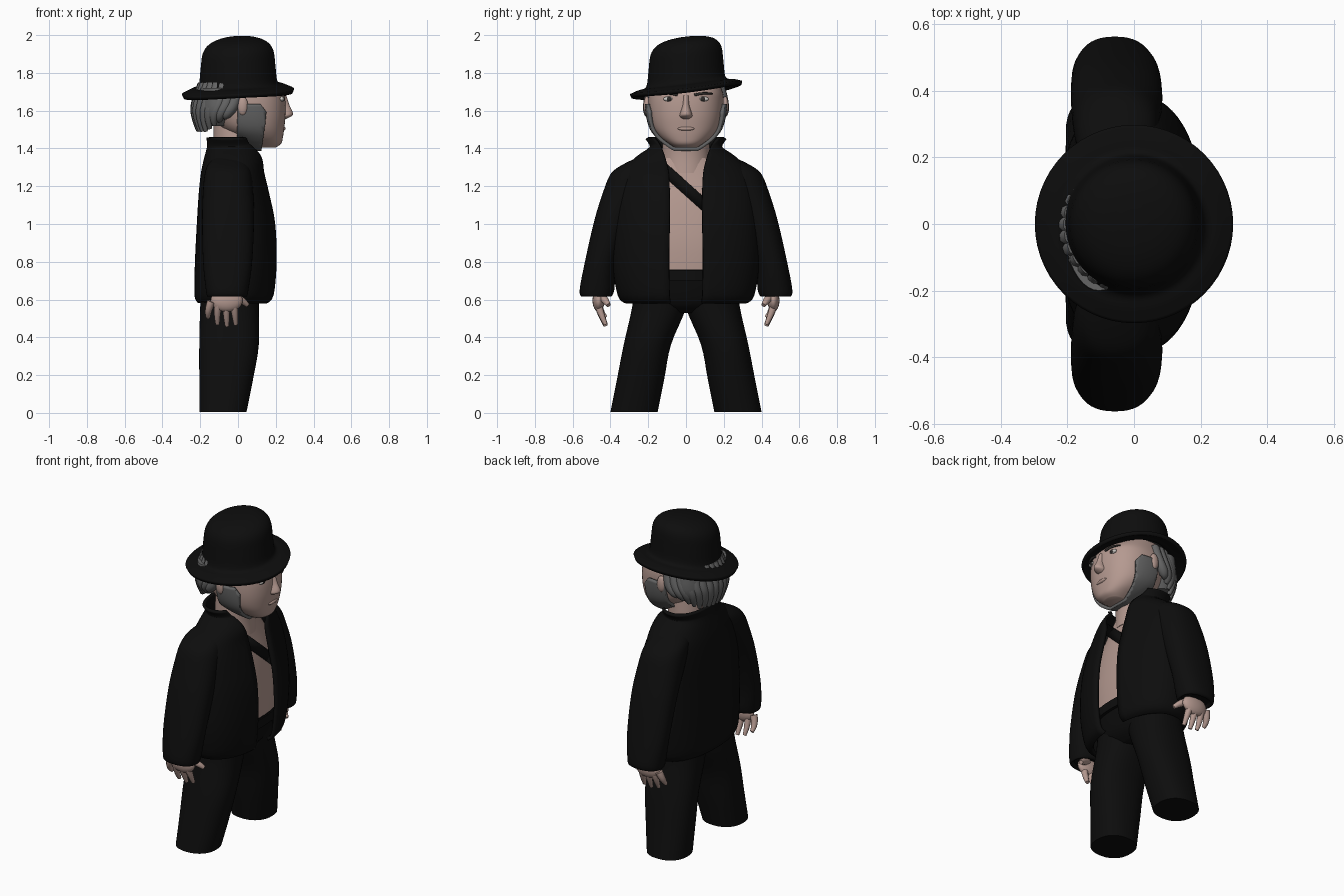
import bpy, bmesh, math
from mathutils import Vector, Matrix

if "Cube" in bpy.data.objects:
    bpy.data.objects.remove(bpy.data.objects["Cube"])


def material(name, rgb):
    m = bpy.data.materials.new(name)
    m.use_nodes = True
    m.diffuse_color = (*rgb, 1)
    m.node_tree.nodes["Principled BSDF"].inputs["Base Color"].default_value = (*rgb, 1)
    return m


BLACK = material("black cloth", (0.004, 0.004, 0.004))
SKIN = material("skin", (0.46, 0.32, 0.28))
GREY = material("grey hair", (0.13, 0.13, 0.13))
BROW = material("dark brow", (0.03, 0.027, 0.025))
WHITE = material("eye white", (0.6, 0.58, 0.55))


def finish(name, mesh, mat, thickness=0):
    """Link a mesh, colour it, shade it smooth and optionally give it thickness."""
    mesh.materials.clear()
    mesh.materials.append(mat)
    ob = bpy.data.objects.new(name, mesh)
    bpy.context.collection.objects.link(ob)
    if thickness:
        mod = ob.modifiers.new("thickness", "SOLIDIFY")
        mod.thickness = abs(thickness)
        mod.offset = math.copysign(1, thickness)
    bpy.ops.object.select_all(action="DESELECT")
    ob.select_set(True)
    bpy.context.view_layer.objects.active = ob
    bpy.ops.object.shade_smooth_by_angle(angle=math.radians(45))
    return ob


def from_bmesh(name, bm, mat, thickness=0):
    bmesh.ops.recalc_face_normals(bm, faces=bm.faces)
    mesh = bpy.data.meshes.new(name)
    bm.to_mesh(mesh)
    bm.free()
    return finish(name, mesh, mat, thickness)


def dense(rows, steps):
    """Run a smooth spline through the rows."""
    out = []
    for i in range(len(rows) - 1):
        a, b, c, d = (rows[min(max(i + k, 0), len(rows) - 1)] for k in (-1, 0, 1, 2))
        for s in range(steps):
            t = s / steps
            out.append([q + t / 2 * (r - p + t * (2 * p - 5 * q + 4 * r - w + t * (3 * (q - r) + w - p)))
                        for p, q, r, w in zip(a, b, c, d)])
    return out + [rows[-1]]


def loft(rows, power=2.3, n=40, steps=4, caps=(True, True), side=1):
    """Skin level rings given as z, x min, x max, y min, y max and optional front gap."""
    bm = bmesh.new()
    loops = []
    gap = len(rows[0]) > 5
    for row in dense(rows, steps):
        z, x0, x1, y0, y1 = row[:5]
        start = math.asin(min(row[5] / (y1 - y0) * 2, 1)) ** (power / 2) if gap else 0
        loop = []
        for i in range(n + gap):
            a = start + (math.tau - 2 * start) * i / n
            c, s = math.cos(a), math.sin(a)
            px = math.copysign(abs(c) ** (2 / power), c) * (x1 - x0) / 2
            py = math.copysign(abs(s) ** (2 / power), s) * (y1 - y0) / 2
            loop.append(bm.verts.new(((x0 + x1) / 2 + px, side * ((y0 + y1) / 2 + py), z)))
        loops.append(loop)
    for lo, hi in zip(loops, loops[1:]):
        for i in range(n):
            j = (i + 1) % len(lo)
            bm.faces.new((lo[i], lo[j], hi[j], hi[i]))
    for cap, loop in zip(caps, (loops[0], loops[-1])):
        if cap and not gap:
            bm.faces.new(loop)
    return bm


def tubes(name, paths, depth, mat):
    """Tapered round strands; each path point is x, y, z, radius factor."""
    cu = bpy.data.curves.new(name, "CURVE")
    cu.dimensions = "3D"
    cu.bevel_depth = depth
    cu.bevel_resolution = 3
    cu.use_fill_caps = True
    for path in paths:
        sp = cu.splines.new("NURBS")
        sp.points.add(len(path) - 1)
        sp.use_endpoint_u = True
        sp.order_u = 3
        sp.resolution_u = 6
        for p, co in zip(sp.points, path):
            p.co = (*co[:3], 1)
            p.radius = co[3]
    temp = bpy.data.objects.new(name + "_path", cu)
    bpy.context.collection.objects.link(temp)
    dg = bpy.context.evaluated_depsgraph_get()
    mesh = bpy.data.meshes.new_from_object(temp.evaluated_get(dg))
    bpy.data.objects.remove(temp)
    return finish(name, mesh, mat)


def ball(name, loc, size, mat):
    bm = bmesh.new()
    bmesh.ops.create_uvsphere(bm, u_segments=20, v_segments=12, radius=1,
                              matrix=Matrix.Translation(loc) @ Matrix.Diagonal((*size, 1)))
    return from_bmesh(name, bm, mat)


# Trousers and sleeves, hands: one set per side
for label, s in (("left", 1), ("right", -1)):
    from_bmesh(label + "_trouser_leg", loft([
        (0.005, -0.205, 0.045, 0.15, 0.4), (0.18, -0.205, 0.08, 0.115, 0.365),
        (0.36, -0.205, 0.11, 0.08, 0.33), (0.56, -0.2, 0.11, 0, 0.285),
        (0.7, -0.19, 0.11, 0, 0.27)], side=s), BLACK)
    from_bmesh(label + "_sleeve", loft([
        (0.63, -0.14, 0.03, 0.42, 0.53), (0.615, -0.16, 0.045, 0.4, 0.55), (0.65, -0.17, 0.055, 0.38, 0.563),
        (0.8, -0.185, 0.075, 0.365, 0.535), (1.02, -0.19, 0.085, 0.29, 0.485),
        (1.18, -0.185, 0.08, 0.2, 0.435), (1.27, -0.175, 0.07, 0.15, 0.395),
        (1.32, -0.155, 0.05, 0.13, 0.325), (1.36, -0.11, 0.02, 0.12, 0.235)], side=s), BLACK)
    ball(label + "_palm", (-0.06, s * 0.463, 0.595), (0.085, 0.032, 0.06), SKIN)
    fingers = [[(x * 0.8 - 0.015, s * 0.468, 0.59, 1.1), (x - 0.005, s * 0.458, 0.535, 1),
                (x, s * 0.425, z, 0.55)]
               for x, z in ((-0.158, 0.505), (-0.108, 0.47), (-0.058, 0.46), (-0.012, 0.468))]
    fingers.append([(-0.03, s * 0.45, 0.62, 1.1), (0.02, s * 0.43, 0.6, 1.1), (0.05, s * 0.41, 0.57, 0.6)])
    tubes(label + "_fingers", fingers, 0.02, SKIN)

from_bmesh("hips", loft([
    (0.53, -0.14, 0.05, -0.12, 0.12), (0.58, -0.19, 0.11, -0.26, 0.26),
    (0.7, -0.19, 0.15, -0.29, 0.29), (0.76, -0.18, 0.16, -0.29, 0.29)]), BLACK)
from_bmesh("belt", loft([(0.7, -0.18, 0.168, -0.29, 0.29), (0.755, -0.18, 0.168, -0.29, 0.29)]), BLACK)

# Open jacket with flared collar
from_bmesh("jacket", loft([
    (0.595, -0.2, 0.145, -0.31, 0.31, 0.08), (0.63, -0.213, 0.175, -0.345, 0.345, 0.085),
    (0.8, -0.21, 0.19, -0.372, 0.372, 0.088), (1.0, -0.2, 0.182, -0.37, 0.37, 0.085),
    (1.16, -0.19, 0.15, -0.355, 0.355, 0.085), (1.27, -0.178, 0.125, -0.32, 0.32, 0.09),
    (1.34, -0.163, 0.12, -0.255, 0.255, 0.105), (1.39, -0.15, 0.1, -0.185, 0.185, 0.12),
    (1.42, -0.145, 0.08, -0.175, 0.175, 0.13), (1.46, -0.15, 0.07, -0.2, 0.2, 0.16)], n=56),
    BLACK, -0.018)

# Bare chest, neck and diagonal strap
from_bmesh("chest", loft([
    (0.7, -0.17, 0.155, -0.29, 0.29), (0.9, -0.17, 0.16, -0.31, 0.31),
    (1.1, -0.16, 0.135, -0.29, 0.29), (1.25, -0.14, 0.1, -0.22, 0.22),
    (1.35, -0.12, 0.08, -0.14, 0.14)]), SKIN)
from_bmesh("neck", loft([
    (1.27, -0.13, 0.1, -0.13, 0.13), (1.38, -0.13, 0.095, -0.125, 0.125),
    (1.52, -0.13, 0.11, -0.12, 0.12)], power=2), SKIN)
bm = bmesh.new()
bm.faces.new([bm.verts.new(p) for p in (
    (0.11, -0.12, 1.335), (0.11, -0.12, 1.255), (0.155, 0.12, 1.04), (0.145, 0.12, 1.12))])
from_bmesh("chest_strap", bm, BLACK, 0.012)

# Head, and a beard cut from the same shape
HEAD = [(1.405, 0.08, 0.2, -0.06, 0.06), (1.425, 0.04, 0.228, -0.09, 0.09),
        (1.46, -0.02, 0.238, -0.135, 0.135), (1.51, -0.1, 0.245, -0.175, 0.175),
        (1.58, -0.15, 0.252, -0.195, 0.195), (1.66, -0.18, 0.25, -0.2, 0.2),
        (1.71, -0.18, 0.235, -0.19, 0.19), (1.78, -0.16, 0.16, -0.16, 0.16)]
from_bmesh("head", loft(HEAD, n=56), SKIN)
bm = loft(HEAD, n=56)
for point, normal in (((0, 0, 0), (-1, 0, 0)), ((0, 0, 1.635), (0, 0, 1)),
                      ((0.14, 0, 1.6), (0.15, 0, 0.11)), ((0.145, 0, 1.6), (1, 0, -0.1))):
    bmesh.ops.bisect_plane(bm, geom=bm.verts[:] + bm.edges[:] + bm.faces[:], plane_co=point,
                           plane_no=normal, clear_outer=True)
from_bmesh("beard", bm, GREY, 0.018)

# Face details
from_bmesh("nose", loft([
    (1.557, 0.22, 0.255, -0.022, 0.022), (1.572, 0.2, 0.285, -0.034, 0.034),
    (1.59, 0.2, 0.29, -0.03, 0.03), (1.63, 0.2, 0.272, -0.019, 0.019),
    (1.68, 0.2, 0.256, -0.017, 0.017)], power=2, n=20), SKIN)
ball("lips", (0.24, 0, 1.505), (0.012, 0.045, 0.011), SKIN)
for label, s in (("left", 1), ("right", -1)):
    ball(label + "_eye", (0.232, s * 0.092, 1.662), (0.012, 0.028, 0.013), WHITE)
    ball(label + "_iris", (0.24, s * 0.09, 1.662), (0.007, 0.013, 0.012), BROW)
    tubes(label + "_eyebrow", [[(0.25, s * 0.045, 1.683, 0.9), (0.246, s * 0.09, 1.696, 1),
                                (0.218, s * 0.14, 1.69, 0.5)]], 0.008, BROW)
    ball(label + "_ear", (0.025, s * 0.207, 1.625), (0.028, 0.018, 0.05), SKIN)

# Hair: a core under a row of swept locks
from_bmesh("hair_core", loft([
    (1.52, -0.2, -0.04, -0.15, 0.15), (1.6, -0.22, 0, -0.203, 0.203),
    (1.72, -0.21, 0, -0.2, 0.2)], power=2), GREY)
locks = []
for i in range(17):
    a = math.radians(88 + 184 * i / 16)
    b = a + (math.pi - a) * 0.18
    low = 1.49 + 0.07 * max(0, 1 + 1.5 * math.cos(a))
    locks.append([(0.17 * math.cos(a) - 0.015, 0.17 * math.sin(a), 1.74, 1),
                  (0.205 * math.cos(a) - 0.015, 0.2 * math.sin(a), 1.65, 1.1),
                  (0.205 * math.cos(b) - 0.02, 0.2 * math.sin(b), 1.57, 1),
                  (0.19 * math.cos(b) - 0.02, 0.18 * math.sin(b), low, 0.35)])
tubes("hair_locks", locks, 0.03, GREY)

# Hat with a tilted, rolled brim
profile = [(1.99, 0.04), (1.98, 0.1), (1.955, 0.155), (1.91, 0.187), (1.83, 0.198),
           (1.755, 0.206), (1.73, 0.222), (1.72, 0.255), (1.7, 0.298)]
bm = loft([(z, -r, r, -r, r) for z, r in profile], power=2, n=56, caps=(True, False))
for v in bm.verts:
    v.co.z += 0.05 * v.co.x + 0.12 * v.co.y + 0.25 * v.co.y ** 2
from_bmesh("hat", bm, BLACK, -0.022)
